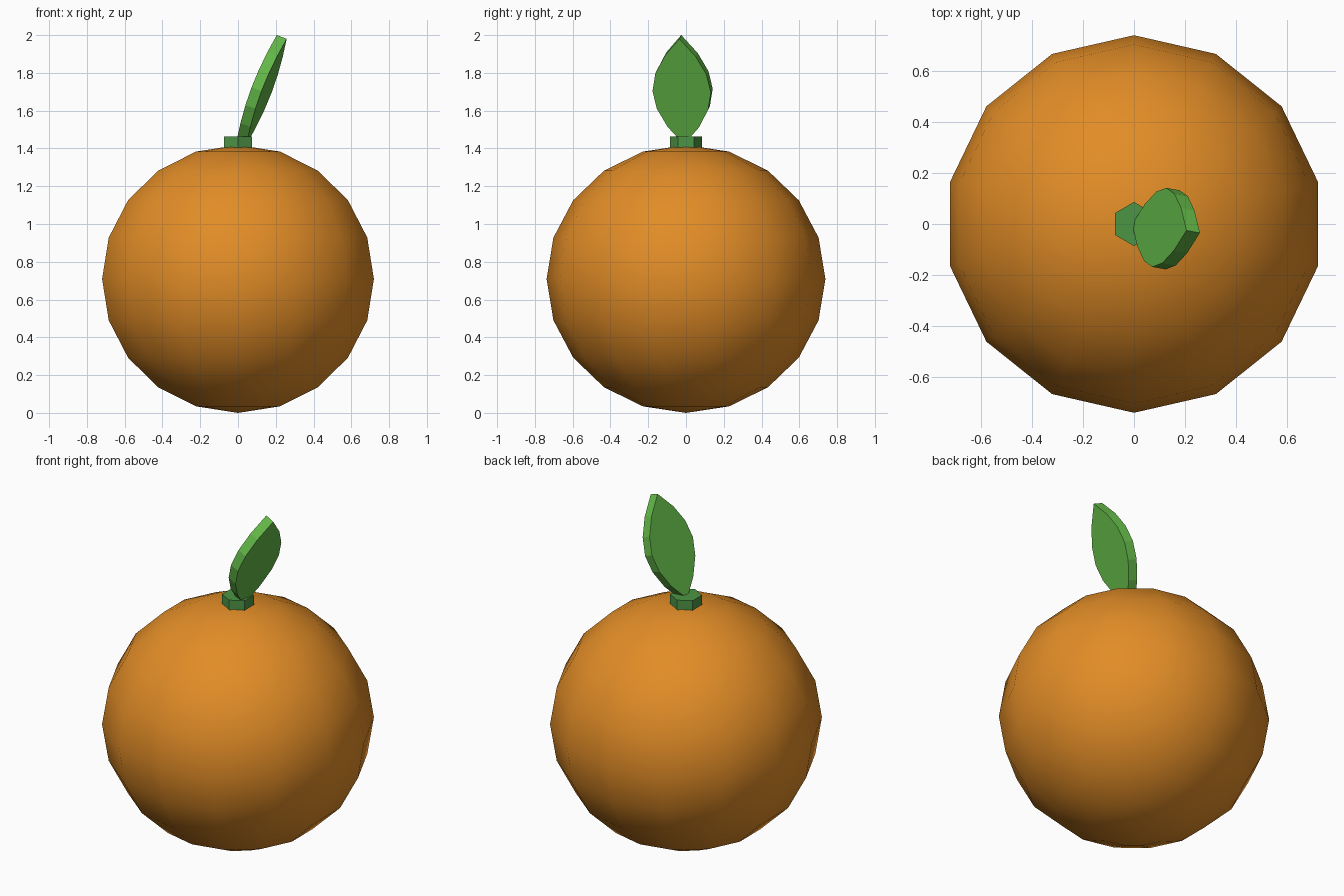
import bpy
import bmesh
import math
from mathutils import Matrix, Vector

default = bpy.data.objects.get("Cube")
if default:
    bpy.data.objects.remove(default)


def make_material(name, rgb):
    mat = bpy.data.materials.new(name)
    mat.use_nodes = True
    color = (*rgb, 1.0)
    mat.diffuse_color = color
    mat.node_tree.nodes["Principled BSDF"].inputs["Base Color"].default_value = color
    return mat


def make_object(name, bm, mat, smooth=False):
    bmesh.ops.recalc_face_normals(bm, faces=bm.faces)
    for face in bm.faces:
        face.smooth = smooth
    mesh = bpy.data.meshes.new(name)
    bm.to_mesh(mesh)
    bm.free()
    mesh.materials.append(mat)
    obj = bpy.data.objects.new(name, mesh)
    bpy.context.collection.objects.link(obj)
    return obj


orange = make_material("orange peel", (0.76, 0.265, 0.02))
stem_green = make_material("stem green", (0.075, 0.30, 0.06))
leaf_green = make_material("leaf green", (0.125, 0.48, 0.065))

# Fruit: slightly flattened low-poly sphere, smooth shaded
bm = bmesh.new()
bmesh.ops.create_uvsphere(bm, u_segments=14, v_segments=10, radius=1)
bmesh.ops.transform(bm, verts=bm.verts, matrix=Matrix.Translation((0, 0, 0.709))
                    @ Matrix.Diagonal((0.738, 0.738, 0.709, 1)))
make_object("fruit", bm, orange, smooth=True)

# Stem: short hexagonal stub
bm = bmesh.new()
bmesh.ops.create_cone(bm, cap_ends=True, segments=6, radius1=0.086, radius2=0.086,
                      depth=0.085, matrix=Matrix.Translation((0, 0, 1.42)))
make_object("stem", bm, stem_green)

# Leaf: pointed outline extruded to a slab, leaning to one side
HALF_LENGTH, HALF_WIDTH, THICKNESS, STEPS = 0.30, 0.157, 0.057, 6
along = Vector((0.355, -0.04, 0.934)).normalized()
normal = Vector((0.92, -0.17, -0.35))
normal = (normal - along * normal.dot(along)).normalized()
across = along.cross(normal)
center = Vector((0.125, -0.018, 1.71))


def outline():
    for side in (1, -1):
        for i in range(STEPS):
            t = side * (2 * i / STEPS - 1)
            yield t * HALF_LENGTH, side * HALF_WIDTH * (1 - abs(t) ** 1.9)


bm = bmesh.new()
verts = [bm.verts.new(center + along * u + across * w - normal * THICKNESS / 2)
         for u, w in outline()]
face = bm.faces.new(verts)
extruded = bmesh.ops.extrude_face_region(bm, geom=[face], use_keep_orig=True)["geom"]
bmesh.ops.translate(bm, vec=normal * THICKNESS,
                    verts=[g for g in extruded if isinstance(g, bmesh.types.BMVert)])
make_object("leaf", bm, leaf_green)
